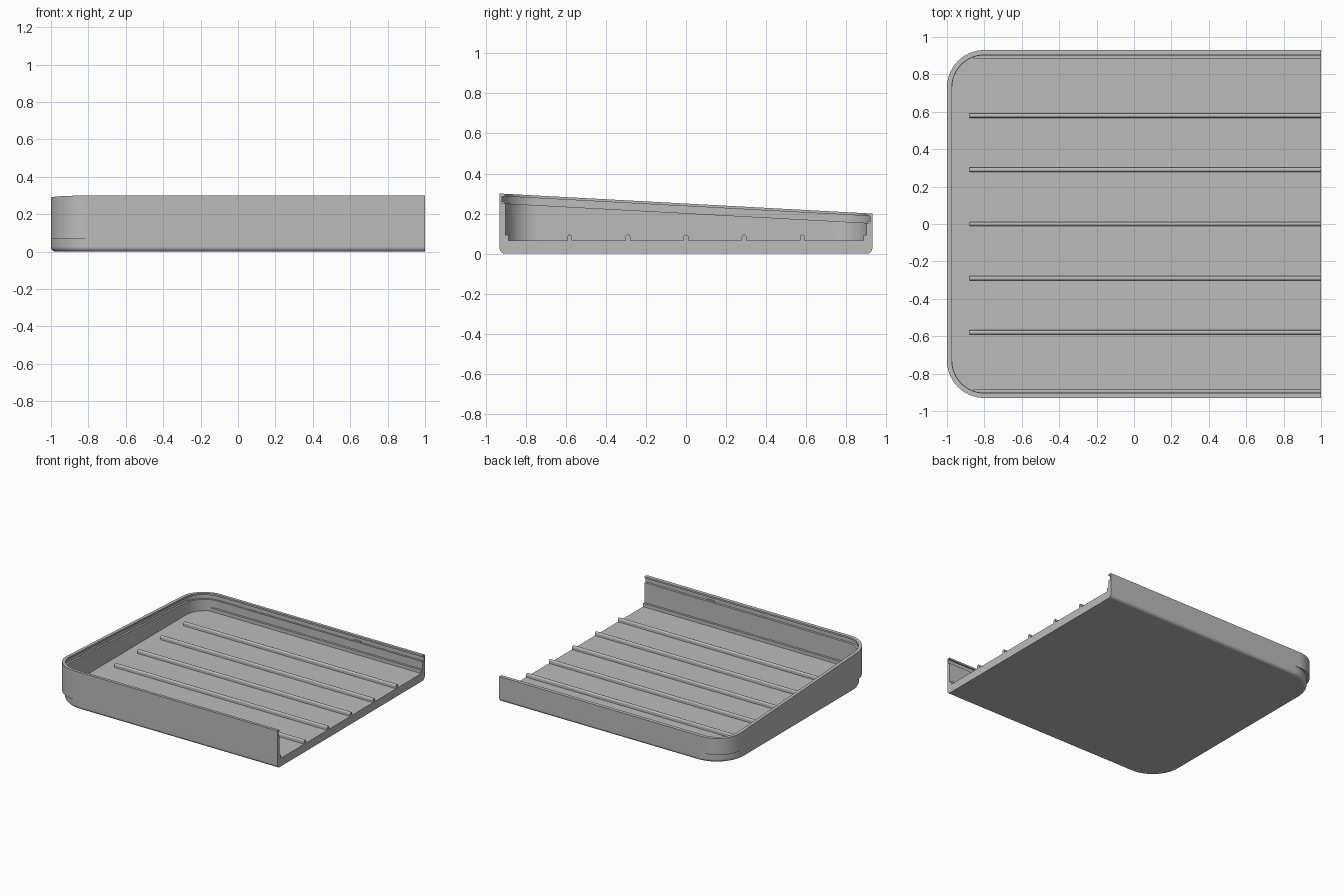
import bpy
import bmesh
from math import sin, cos, pi, radians, sqrt

if "Cube" in bpy.data.objects:
    bpy.data.objects.remove(bpy.data.objects["Cube"], do_unlink=True)

HALF_X, HALF_Y = 1.0, 0.93
FLOOR = 0.065
ARC = 14

grey = bpy.data.materials.new("plain grey")
grey.use_nodes = True
grey.diffuse_color = (0.5, 0.5, 0.5, 1)
grey.node_tree.nodes["Principled BSDF"].inputs["Base Color"].default_value = (0.5, 0.5, 0.5, 1)


def rim_height(y):
    # The rim falls from the front to the back
    return 0.25 - y * 0.1 / (2 * HALF_Y)


def outline(inset, radius):
    # U-shaped path, open towards +x, with two rounded corners
    r = radius - inset
    cx, cy = -HALF_X + radius, HALF_Y - radius
    half = [(HALF_X, -HALF_Y + inset)]
    for i in range(ARC + 1):
        a = pi / 2 * i / ARC
        half.append((cx - r * sin(a), -cy - r * cos(a)))
    return half + [(x, -y) for x, y in reversed(half)]


def finish(name, bm):
    bmesh.ops.recalc_face_normals(bm, faces=bm.faces)
    mesh = bpy.data.meshes.new(name)
    bm.to_mesh(mesh)
    bm.free()
    mesh.materials.append(grey)
    obj = bpy.data.objects.new(name, mesh)
    bpy.context.collection.objects.link(obj)
    bpy.ops.object.select_all(action='DESELECT')
    obj.select_set(True)
    bpy.context.view_layer.objects.active = obj
    bpy.ops.object.shade_smooth_by_angle(angle=radians(30))
    weighted = obj.modifiers.new("even shading", 'WEIGHTED_NORMAL')
    weighted.keep_sharp = True
    return obj


# Tray shell: rings run from the underside, up the outside, over the rim, down to the floor
CORNER, FOOT, FILLET = 0.2, 0.25, 0.026
rings = []
for i in range(7):
    a = pi / 2 * i / 6
    z = FILLET * (1 - cos(a))
    rings.append((FILLET * (1 - sin(a)), FOOT, lambda y, z=z: z))
rings += [
    (0, FOOT, lambda y: 0.07),
    (0, CORNER, lambda y: 0.07),
    (0, CORNER, rim_height),
    (0.026, CORNER, rim_height),
    (0.026, CORNER, lambda y: rim_height(y) - 0.013),
    (0.012, CORNER, lambda y: rim_height(y) - 0.013),
    (0.012, CORNER, lambda y: rim_height(y) - 0.048),
    (0.028, CORNER, lambda y: rim_height(y) - 0.048),
    (0.028, CORNER, lambda y: FLOOR),
]
bm = bmesh.new()
loops = [[bm.verts.new((x, y, height(y))) for x, y in outline(inset, radius)]
         for inset, radius, height in rings]
for low, high in zip(loops, loops[1:]):
    for i in range(len(low) - 1):
        bm.faces.new((low[i], low[i + 1], high[i + 1], high[i]))
bm.faces.new(loops[0])
bm.faces.new(loops[-1])
bm.faces.new([l[0] for l in loops] + [l[-1] for l in reversed(loops)])
bmesh.ops.remove_doubles(bm, verts=bm.verts, dist=0.0001)
bmesh.ops.dissolve_degenerate(bm, edges=bm.edges, dist=0.0001)
finish("tray_shell", bm)


def bar(name, profile, x0, x1):
    # Extrude a (y, z) profile along x
    bm = bmesh.new()
    ends = [[bm.verts.new((x, y, z)) for y, z in profile] for x in (x0, x1)]
    n = len(profile)
    for i in range(n):
        j = (i + 1) % n
        bm.faces.new((ends[0][i], ends[0][j], ends[1][j], ends[1][i]))
    for end in ends:
        bm.faces.new(end)
    return finish(name, bm)


# Floor ribs with rounded tops
R = 0.012
for k in range(-2, 3):
    y = k * 0.29
    dome = [(y + R * cos(pi * i / 8), 0.083 + R * sin(pi * i / 8)) for i in range(9)]
    bar(f"floor_rib_{k + 3}", [(y + R, FLOOR - 0.005)] + dome + [(y - R, FLOOR - 0.005)],
        -0.88, HALF_X)

# Side ribs along the foot of each wall, and lid catches in the grooves
for side, label in ((-1, "front"), (1, "back")):
    inner, outer = side * 0.885, side * 0.905
    bar(f"{label}_side_rib", [(inner, FLOOR - 0.002), (outer, FLOOR - 0.002),
                              (outer, 0.092), (inner, 0.092)], -0.86, HALF_X)
    inner, outer = side * 0.904, side * 0.92
    base = rim_height(outer) - 0.05
    bar(f"{label}_lid_catch", [(inner, base), (outer, base),
                               (outer, base + 0.012), (inner, base + 0.012)], 0.39, 0.45)
